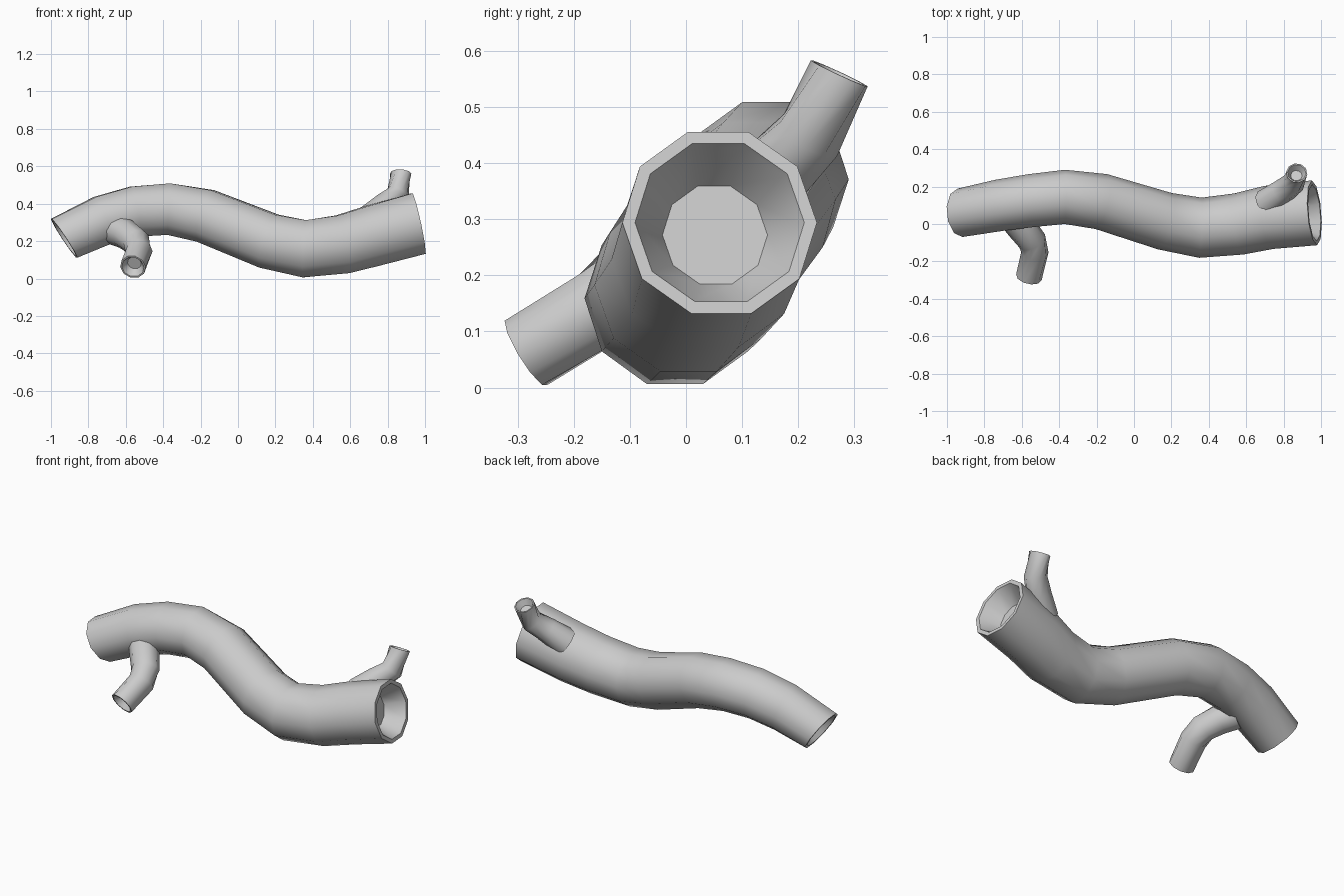
import bpy, bmesh, math
from mathutils import Vector

if "Cube" in bpy.data.objects:
    bpy.data.objects.remove(bpy.data.objects["Cube"])

SIDES = 10


def ring(bm, center, direction, radius):
    # ten-sided cross-section with a flat on top
    t = direction.normalized()
    ref = Vector((0, 0, 1)) if abs(t.z) < 0.95 else Vector((1, 0, 0))
    side = t.cross(ref).normalized()
    up = side.cross(t)
    verts = []
    for i in range(SIDES):
        a = 2 * math.pi * (i + 0.5) / SIDES
        verts.append(bm.verts.new(center + radius * (math.cos(a) * up + math.sin(a) * side)))
    return verts


def recess(center, inward, radius):
    # rim, small step and tapered hollow, from the edge to the bottom
    return [(center + inward * depth * radius, radius * scale)
            for scale, depth in ((0.87, 0), (0.84, 0.06), (0.54, 0.6))]


def log(name, stations, start_dir=None, end_dir=None, hollow_start=False):
    pts = [Vector(s[:3]) for s in stations]
    radii = [s[3] for s in stations]
    dirs = []
    for i in range(len(pts)):
        a = (pts[i] - pts[i - 1]).normalized() if i > 0 else Vector()
        b = (pts[i + 1] - pts[i]).normalized() if i < len(pts) - 1 else Vector()
        dirs.append((a + b).normalized())
    if start_dir:
        dirs[0] = Vector(start_dir).normalized()
    if end_dir:
        dirs[-1] = Vector(end_dir).normalized()

    sections = [(p, d, r) for p, d, r in zip(pts, dirs, radii)]
    tail = [(c, dirs[-1], r) for c, r in recess(pts[-1], -dirs[-1], radii[-1])]
    head = []
    if hollow_start:
        head = [(c, dirs[0], r) for c, r in recess(pts[0], dirs[0], radii[0])][::-1]

    bm = bmesh.new()
    rings = [ring(bm, *s) for s in head + sections + tail]
    for a, b in zip(rings, rings[1:]):
        for i in range(SIDES):
            j = (i + 1) % SIDES
            bm.faces.new((a[i], a[j], b[j], b[i]))
    bm.faces.new(rings[0])
    bm.faces.new(rings[-1])
    bmesh.ops.recalc_face_normals(bm, faces=bm.faces)
    mesh = bpy.data.meshes.new(name)
    bm.to_mesh(mesh)
    bm.free()
    obj = bpy.data.objects.new(name, mesh)
    bpy.context.collection.objects.link(obj)
    bpy.ops.object.select_all(action='DESELECT')
    obj.select_set(True)
    bpy.context.view_layer.objects.active = obj
    bpy.ops.object.shade_smooth_by_angle(angle=math.radians(40))
    return obj


# Main curved trunk: x, y, z, radius
log("trunk", [
    (-0.93, 0.06, 0.215, 0.13),
    (-0.72, 0.10, 0.313, 0.138),
    (-0.55, 0.125, 0.358, 0.142),
    (-0.37, 0.145, 0.371, 0.145),
    (-0.175, 0.12, 0.335, 0.15),
    (0.165, 0.015, 0.20, 0.155),
    (0.355, -0.02, 0.159, 0.161),
    (0.56, 0.0, 0.183, 0.165),
    (0.72, 0.035, 0.228, 0.17),
    (0.965, 0.06, 0.294, 0.174),
], start_dir=(0.83, 0.08, 0.55), end_dir=(0.97, 0.08, 0.21), hollow_start=True)

# Bent branch near the left end, towards the front
log("front_branch", [
    (-0.65, 0.05, 0.26, 0.085),
    (-0.60, -0.02, 0.237, 0.08),
    (-0.545, -0.09, 0.195, 0.077),
    (-0.53, -0.15, 0.145, 0.073),
    (-0.562, -0.285, 0.062, 0.07),
])

# Short branch near the right end, towards the back
log("back_branch", [
    (0.71, 0.11, 0.32, 0.08),
    (0.79, 0.17, 0.395, 0.068),
    (0.855, 0.222, 0.45, 0.062),
    (0.87, 0.273, 0.56, 0.057),
], end_dir=(0.05, 0.42, 0.9))
